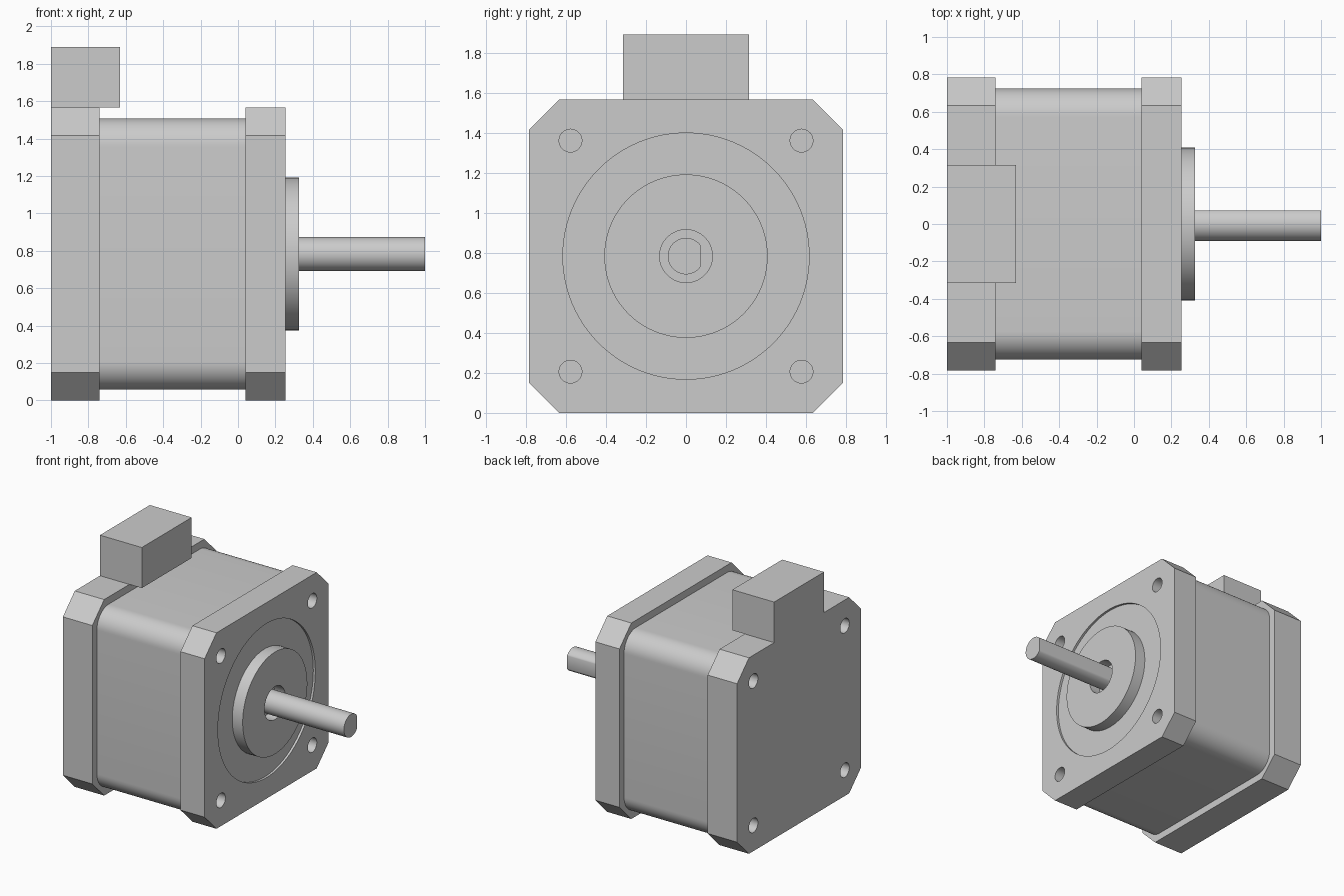
import bpy
import bmesh
import math

cube = bpy.data.objects.get("Cube")
if cube:
    bpy.data.objects.remove(cube, do_unlink=True)

HALF = 0.783        # half width of the end plates, also the axis height
AXIS = HALF
HOLE_AT = 0.577     # screw hole offset from the axis

grey = bpy.data.materials.new("metal grey")
grey.use_nodes = True
grey.diffuse_color = (0.6, 0.6, 0.6, 1)
grey.node_tree.nodes["Principled BSDF"].inputs["Base Color"].default_value = (0.6, 0.6, 0.6, 1)


def prism(name, outline, x0, x1):
    """Extrude a (y, z) outline along x; the outline is centred on the axis."""
    bm = bmesh.new()
    face = bm.faces.new([bm.verts.new((x0, y, z + AXIS)) for y, z in outline])
    top = bmesh.ops.extrude_face_region(bm, geom=[face])["geom"]
    bmesh.ops.translate(bm, vec=(x1 - x0, 0, 0),
                        verts=[v for v in top if isinstance(v, bmesh.types.BMVert)])
    bmesh.ops.recalc_face_normals(bm, faces=bm.faces)
    mesh = bpy.data.meshes.new(name)
    bm.to_mesh(mesh)
    bm.free()
    mesh.materials.append(grey)
    obj = bpy.data.objects.new(name, mesh)
    bpy.context.collection.objects.link(obj)
    return obj


def circle(r, cy=0, cz=0, n=64):
    return [(cy + r * math.cos(2 * math.pi * i / n), cz + r * math.sin(2 * math.pi * i / n))
            for i in range(n)]


def rounded_square(half, r, steps):
    """Square with cut corners; one step gives a chamfer, more give a fillet."""
    pts = []
    for q in range(4):
        mid = math.pi / 4 + q * math.pi / 2
        cy = math.copysign(half - r, math.cos(mid))
        cz = math.copysign(half - r, math.sin(mid))
        for i in range(steps + 1):
            a = (q + i / steps) * math.pi / 2
            pts.append((cy + r * math.cos(a), cz + r * math.sin(a)))
    return pts


def activate(obj):
    bpy.ops.object.select_all(action="DESELECT")
    obj.select_set(True)
    bpy.context.view_layer.objects.active = obj


def combine(obj, tool, operation="DIFFERENCE"):
    mod = obj.modifiers.new("cut", "BOOLEAN")
    mod.operation = operation
    mod.solver = "EXACT"
    mod.object = tool
    activate(obj)
    bpy.ops.object.modifier_apply(modifier=mod.name)
    bpy.data.objects.remove(tool, do_unlink=True)


def drill_corners(obj, x0, x1):
    for sy in (-1, 1):
        for sz in (-1, 1):
            combine(obj, prism("drill", circle(0.057, sy * HOLE_AT, sz * HOLE_AT, 32), x0, x1))


# Stator body between the two plates
body = prism("motor_body", rounded_square(0.725, 0.15, 12), -0.74, 0.04)

# Rear plate with the connector block rising from it
rear = prism("rear_plate", rounded_square(HALF, 0.15, 1), -1.0, -0.74)
block = [(-0.315, 0.5), (0.315, 0.5), (0.315, 1.107), (-0.315, 1.107)]
combine(rear, prism("block", block, -1.0, -0.8), "UNION")
drill_corners(rear, -1.1, -0.78)
lip = [(y, max(z, HALF)) for y, z in block]
connector = prism("connector_overhang", lip, -0.8, -0.63)

# Front plate with screw holes and a shallow round recess
front = prism("front_plate", rounded_square(HALF, 0.15, 1), 0.04, 0.253)
combine(front, prism("recess", circle(0.615, n=96), 0.235, 0.4))
drill_corners(front, 0.08, 0.4)

# Pilot boss with a bore around the shaft
boss = prism("pilot_boss", circle(0.408, n=96), 0.235, 0.327)
combine(boss, prism("bore", circle(0.132), 0.2, 0.4))

# Shaft with one flat along its +y side
shaft = prism("shaft", [(min(y, 0.073), z) for y, z in circle(0.091)], 0.2, 1.0)
activate(shaft)
bpy.ops.object.mode_set(mode="EDIT")
bpy.ops.mesh.select_all(action="SELECT")
bpy.ops.mesh.dissolve_limited(angle_limit=math.radians(0.5))
bpy.ops.object.mode_set(mode="OBJECT")

for part in (body, rear, connector, front, boss, shaft):
    activate(part)
    bpy.ops.object.shade_smooth_by_angle(angle=math.radians(25))
